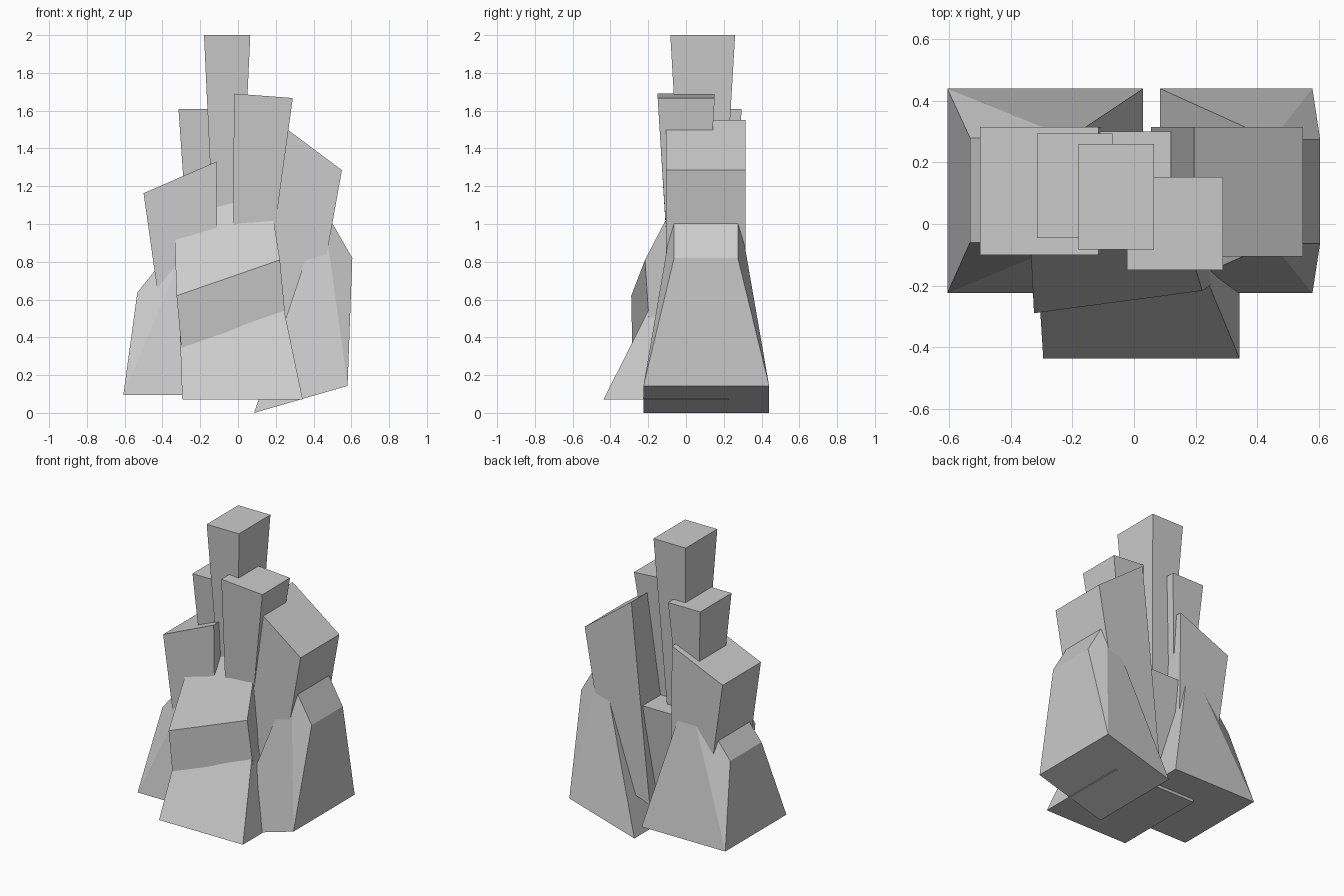
import bpy

if "Cube" in bpy.data.objects:
    bpy.data.objects.remove(bpy.data.objects["Cube"])


def ring(left, right, ys):
    """Four corners from two (x, z) points spread over a y range."""
    (xl, zl), (xr, zr), (y0, y1) = left, right, ys
    return [(xl, y0, zl), (xr, y0, zr), (xr, y1, zr), (xl, y1, zl)]


def block(name, bottom, top, split=None):
    """Closed six-sided stone; split sets the crease on the front and back."""
    faces = [(3, 2, 1, 0), (4, 5, 6, 7), (1, 2, 6, 5), (3, 0, 4, 7)]
    if split == "left":
        faces += [(0, 1, 5), (0, 5, 4), (2, 3, 6), (3, 7, 6)]
    elif split == "right":
        faces += [(0, 1, 4), (1, 5, 4), (2, 3, 7), (2, 7, 6)]
    else:
        faces += [(0, 1, 5, 4), (2, 3, 7, 6)]
    mesh = bpy.data.meshes.new(name)
    mesh.from_pydata(bottom + top, [], faces)
    mesh.update()
    obj = bpy.data.objects.new(name, mesh)
    bpy.context.collection.objects.link(obj)
    return obj


# Upright columns, narrowing towards the base
columns = {
    "tall_column": (((-.105, .4), (-.01, .4), (.01, .165)),
                    ((-.18, 2), (.065, 2), (-.083, .26))),
    "back_left_column": (((-.225, .3), (-.16, .3), (.045, .205)),
                         ((-.315, 1.61), (-.07, 1.61), (-.045, .295))),
    "back_low_column": (((-.07, .2), (.065, .2), (.03, .23)),
                        ((-.125, .85), (.12, .85), (-.04, .30))),
    "front_column": (((-.025, .3), (.105, .32), (-.065, .07)),
                     ((-.022, 1.69), (.29, 1.667), (-.15, .152))),
    # Outward leaning slabs
    "right_slab": (((.055, .19), (.375, .31), (-.105, .316)),
                   ((.195, 1.55), (.55, 1.285), (-.105, .316))),
    "left_slab": (((-.36, .18), (-.1, .16), (-.1, .316)),
                  ((-.5, 1.163), (-.115, 1.33), (-.1, .316))),
}
for name, (low, high) in columns.items():
    block(name, ring(*low), ring(*high))

# Broad tapered base stones
block("left_base_stone",
      ring((-.607, .095), (.03, .095), (-.225, .44)),
      ring((-.533, .637), (-.21, 1.04), (-.06, .28)), "left")
block("right_base_stone",
      ring((.085, 0), (.58, .143), (-.225, .44)),
      ring((.45, 1.09), (.605, .82), (-.063, .275)), "right")
block("front_base_stone",
      ring((-.295, .07), (.343, .07), (-.437, .228)),
      [(-.312, -.17, .55), (.22, -.14, .66), (.2, .1, .66), (-.3, .1, .55)])

# Leaning stone with a sloped cap behind the front base
block("front_leaning_stone",
      [(-.28, -.28, .12), (.275, -.18, .25), (.2, .05, .25), (-.25, .05, .12)],
      [(-.325, -.29, .62), (.222, -.217, .81), (.165, -.03, 1.17), (-.34, .0, 1.07)])
